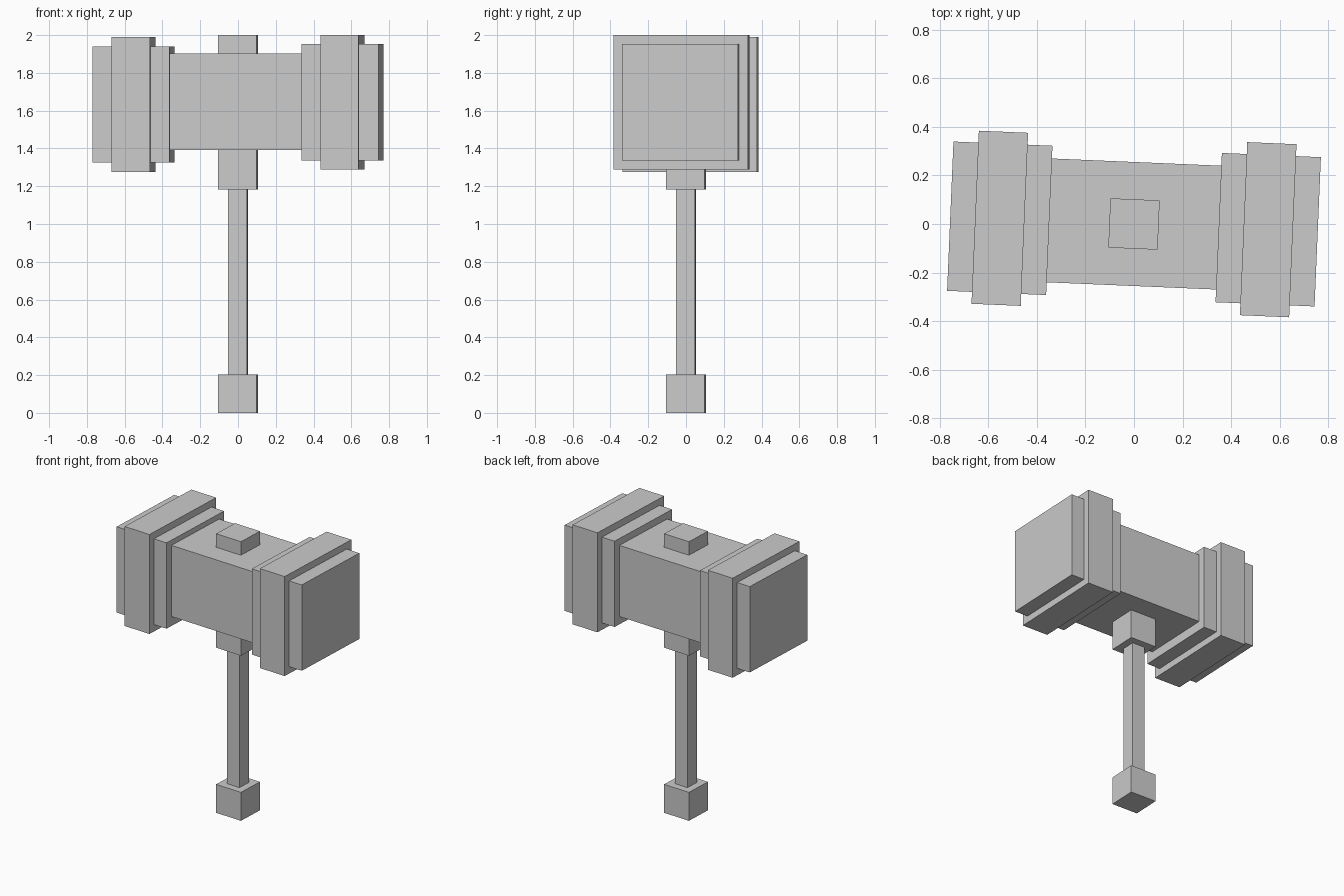
import bpy
from math import cos, sin

if "Cube" in bpy.data.objects:
    bpy.data.objects.remove(bpy.data.objects["Cube"])

YAW = -0.0425  # the whole hammer is turned slightly about z


def block(name, x, z, size):
    """Box centred at distance x along the head axis, at height z."""
    bpy.ops.mesh.primitive_cube_add(
        size=1, location=(x * cos(YAW), x * sin(YAW), z), rotation=(0, 0, YAW))
    obj = bpy.context.object
    obj.name = name
    obj.scale = size
    bpy.ops.object.transform_apply(location=False, rotation=False, scale=True)
    return obj


def column(name, width, bottom, top):
    """Square upright on the handle axis."""
    return block(name, 0, (bottom + top) / 2, (width, width, top - bottom))


# Handle: pommel, grip and the socket running through the head
column("pommel", 0.203, 0.0, 0.204)
column("grip", 0.1, 0.204, 1.183)
column("handle_socket", 0.203, 1.183, 2.0)

# Head: central beam
block("head_beam", 0, 1.648, (0.8, 0.51, 0.51))

# Striking ends with a wider band round each (left sits a little lower)
for side, x, z in (("left", -0.553, 1.633), ("right", 0.553, 1.645)):
    block(side + "_striking_end", x, z, (0.408, 0.615, 0.615))
    block(side + "_band", x, z, (0.203, 0.713, 0.713))
